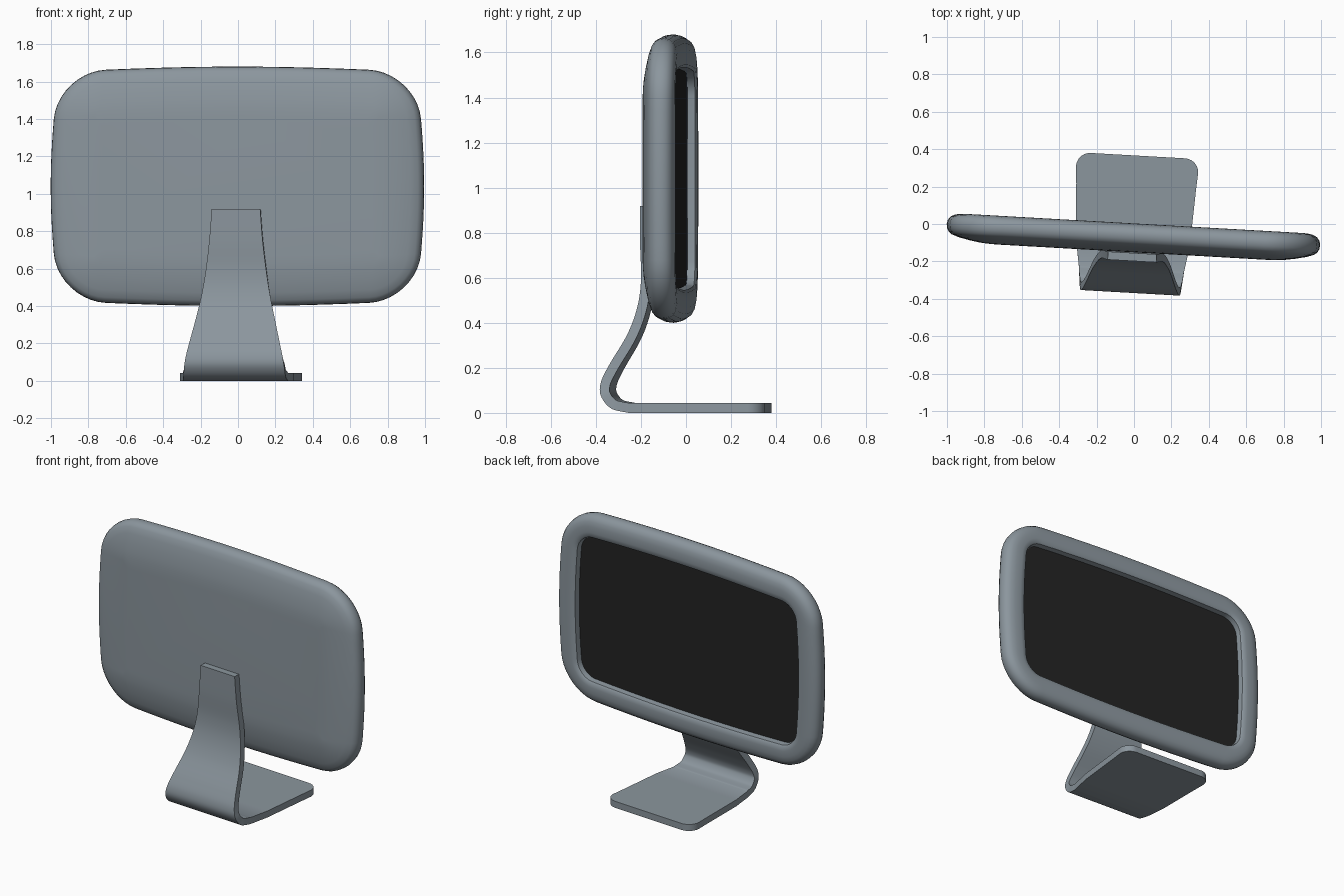
import bpy, bmesh, math
from mathutils import Vector, Matrix

if "Cube" in bpy.data.objects:
    bpy.data.objects.remove(bpy.data.objects["Cube"])

TURN = Matrix.Rotation(math.radians(-3.25), 4, 'Z')   # whole model is slightly turned


def material(name, rgb):
    m = bpy.data.materials.new(name)
    m.diffuse_color = (*rgb, 1)
    m.use_nodes = True
    m.node_tree.nodes["Principled BSDF"].inputs["Base Color"].default_value = m.diffuse_color
    return m


ALUMINIUM = material("grey aluminium", (0.26, 0.305, 0.34))
BLACK = material("screen black", (0.017, 0.017, 0.017))


def outline(inset, n=10, m=12):
    """Bowed rounded rectangle in (x, z), shrunk by inset."""
    w, h, r = 1.0 - inset, 0.64 - inset, max(0.25 - inset, 0.03)
    pts = []
    for k, (sx, sz) in enumerate([(1, 1), (-1, 1), (-1, -1), (1, -1)]):
        for i in range(n + 1):
            a = math.pi / 2 * (k + i / n)
            pts.append(Vector((sx * (w - r) + r * math.cos(a), sz * (h - r) + r * math.sin(a))))
        last = pts[-1]
        ex, ez = [(-1, 1), (-1, -1), (1, -1), (1, 1)][k]
        a = math.pi / 2 * (k + 1)
        nxt = Vector((ex * (w - r) + r * math.cos(a), ez * (h - r) + r * math.sin(a)))
        pts += [last.lerp(nxt, j / m) for j in range(1, m)]
    return [(p.x - math.copysign(0.11 * p.y ** 2, p.x) * min(1, abs(p.x) / 0.5),
             1.04 + p.y - math.copysign(0.03 * p.x ** 2, p.y) * min(1, abs(p.y) / 0.3)) for p in pts]


def finish(name, bm, mat, angle=35):
    bmesh.ops.recalc_face_normals(bm, faces=bm.faces)
    bm.transform(TURN)
    me = bpy.data.meshes.new(name)
    bm.to_mesh(me)
    bm.free()
    me.materials.append(mat)
    ob = bpy.data.objects.new(name, me)
    bpy.context.collection.objects.link(ob)
    bpy.context.view_layer.objects.active = ob
    ob.select_set(True)
    bpy.ops.object.shade_smooth_by_angle(angle=math.radians(angle))
    ob.select_set(False)
    return ob


def loft(name, rings, mat, angle=35):
    """Skin closed rings of 3D points and cap both ends."""
    bm = bmesh.new()
    loops = [[bm.verts.new(p) for p in ring] for ring in rings]
    for a, b in zip(loops, loops[1:]):
        for i in range(len(a)):
            j = (i + 1) % len(a)
            bm.faces.new((a[i], a[j], b[j], b[i]))
    bm.faces.new(loops[0])
    bm.faces.new(loops[-1])
    return finish(name, bm, mat, angle)


# Monitor housing: (inset, depth) from the recess floor, over the rim, to the back
section = [(0.15, -0.046), (0.146, -0.008), (0.135, 0.0), (0.11, 0.003), (0.07, 0.002),
           (0.04, -0.004), (0.018, -0.016), (0.005, -0.034), (0.0, -0.055), (0.003, -0.078),
           (0.013, -0.097), (0.03, -0.11), (0.07, -0.124), (0.13, -0.137), (0.18, -0.145),
           (0.22, -0.149), (0.27, -0.151)]
loft("monitor_housing", [[(x, y, z) for x, z in outline(i)] for i, y in section], ALUMINIUM)

# Black screen plate on the recess floor
loft("screen", [[(x, y, z) for x, z in outline(0.152)] for y in (-0.046, -0.041)], BLACK)


# Stand: one bent strip, outer side path as (y, z, half width)
def smooth_path(pts, steps=8):
    v = [Vector(p) for p in pts]
    v = [2 * v[0] - v[1]] + v + [2 * v[-1] - v[-2]]
    out = []
    for a, b, c, d in zip(v, v[1:], v[2:], v[3:]):
        for s in range(steps):
            t = s / steps
            out.append(0.5 * (2 * b + (c - a) * t + (2 * a - 5 * b + 4 * c - d) * t * t
                              + (3 * b - a - 3 * c + d) * t ** 3))
    return out + [v[-2]]


path = smooth_path([(-0.198, 0.918, 0.13), (-0.196, 0.75, 0.143), (-0.191, 0.59, 0.162),
                    (-0.207, 0.467, 0.182), (-0.25, 0.347, 0.208), (-0.328, 0.213, 0.24),
                    (-0.364, 0.135, 0.258), (-0.363, 0.075, 0.268), (-0.318, 0.02, 0.274),
                    (-0.24, 0.0, 0.282)])
FRONT, R = 0.366, 0.075
path += [Vector((y, 0, 0.31 + 0.053 * y)) for y in (-0.1, 0.05, 0.2)]
for i in range(11):                                   # rounded front corners of the foot
    a = math.pi / 2 * i / 10
    path.append(Vector((FRONT - R + R * math.sin(a), 0, 0.327 - R + R * math.cos(a))))
rings = []
for i, p in enumerate(path):
    d = path[min(i + 1, len(path) - 1)] - path[max(i - 1, 0)]
    n = Vector((-d.y, d.x)).normalized() * 0.043
    if i == 0:
        n = Vector((0.043, 0))
    w = p.z
    rings.append([(-w, p.x, p.y), (w, p.x, p.y), (w, p.x + n.x, p.y + n.y), (-w, p.x + n.x, p.y + n.y)])
loft("stand", rings, ALUMINIUM, 40)
